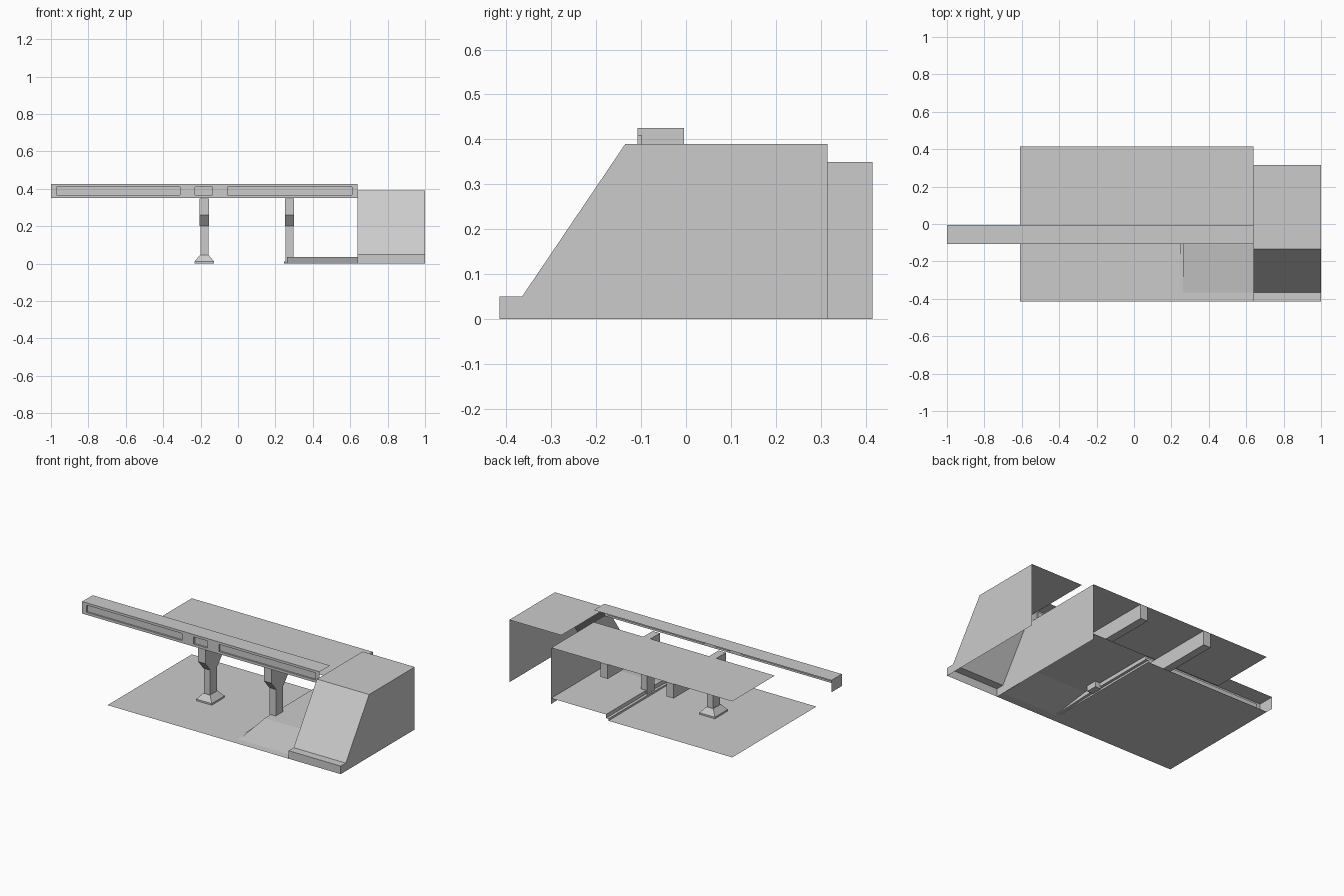
import bpy
import bmesh

cube = bpy.data.objects.get("Cube")
if cube:
    bpy.data.objects.remove(cube, do_unlink=True)

concrete = bpy.data.materials.new("concrete grey")
concrete.use_nodes = True
GREY = (0.6, 0.6, 0.6, 1)
concrete.diffuse_color = GREY
concrete.node_tree.nodes["Principled BSDF"].inputs["Base Color"].default_value = GREY


def finish(name, bm):
    bmesh.ops.remove_doubles(bm, verts=bm.verts, dist=0.0001)
    bmesh.ops.dissolve_degenerate(bm, dist=0.0001, edges=bm.edges)
    mesh = bpy.data.meshes.new(name)
    bm.to_mesh(mesh)
    bm.free()
    mesh.materials.append(concrete)
    obj = bpy.data.objects.new(name, mesh)
    bpy.context.collection.objects.link(obj)
    return obj


def polygon(bm, points):
    return bm.faces.new([bm.verts.new(p) for p in points])


def loft(bm, rows):
    """Skin a sheet between successive rows of points."""
    grid = [[bm.verts.new(p) for p in row] for row in rows]
    return [bm.faces.new((a[i], a[i + 1], b[i + 1], b[i]))
            for a, b in zip(grid, grid[1:]) for i in range(len(a) - 1)]


def prism(name, outline, x0, x1):
    """Solid with a (y, z) outline, running along x."""
    bm = bmesh.new()
    face = polygon(bm, [(x0, y, z) for y, z in outline])
    new = bmesh.ops.extrude_face_region(bm, geom=[face])["geom"]
    bmesh.ops.translate(bm, vec=(x1 - x0, 0, 0),
                        verts=[v for v in new if isinstance(v, bmesh.types.BMVert)])
    bmesh.ops.recalc_face_normals(bm, faces=bm.faces)
    return finish(name, bm)


LEFT, WALL, RIGHT = -0.61, 0.64, 1.0
FRONT, BACK = -0.415, 0.415
DECK, ROOF = 0.35, 0.39
KERB = 0.245

# Ground, with a two-step kerb that ramps up from the front
bm = bmesh.new()
polygon(bm, [(LEFT, FRONT, 0), (KERB, FRONT, 0), (KERB, BACK, 0), (LEFT, BACK, 0)])
finish("ground", bm)

bm = bmesh.new()
rows = []
for y, low, high in [(FRONT, 0, 0), (-0.365, 0, 0), (-0.11, 0.01, 0.035),
                     (-0.05, 0.012, 0.035), (BACK, 0.012, 0.035)]:
    rows.append([(KERB, y, 0), (KERB, y, low), (KERB + 0.017, y, low),
                 (KERB + 0.017, y, high), (WALL, y, high)])
loft(bm, rows)
finish("raised_pavement", bm)

# Sloping abutment shell, open at the back and below
bm = bmesh.new()
skin = [(FRONT, 0), (FRONT, 0.05), (-0.365, 0.05), (-0.135, ROOF), (0.315, ROOF)]
loft(bm, [[(x, y, z) for y, z in skin] for x in (RIGHT, WALL)])
polygon(bm, [(RIGHT, y, z) for y, z in reversed(skin + [(0.315, 0)])])
finish("abutment_shell", bm)

bm = bmesh.new()
inner = skin[:3] + [(-0.162, DECK), (BACK, DECK), (BACK, 0)]
polygon(bm, [(WALL, y, z) for y, z in inner])
finish("abutment_inner_wall", bm)

# Bridge deck
bm = bmesh.new()
polygon(bm, [(LEFT, -0.005, DECK), (WALL, -0.005, DECK), (WALL, BACK, DECK), (LEFT, BACK, DECK)])
finish("deck", bm)

# Parapet girder: front sheet with recessed panels, top and end cap
bm = bmesh.new()
y0, y1, top = -0.108, -0.005, 0.425
xs = [-1, -0.97, -0.31, -0.23, -0.135, -0.055, 0.61, WALL]
zs = [DECK, 0.366, 0.41, top]
faces = loft(bm, [[(x, y0, z) for x in xs] for z in zs])
middle = faces[len(xs) - 1:2 * (len(xs) - 1)]
new = bmesh.ops.extrude_face_region(bm, geom=middle[1::2])["geom"]
bmesh.ops.translate(bm, vec=(0, 0.01, 0),
                    verts=[v for v in new if isinstance(v, bmesh.types.BMVert)])
bmesh.ops.delete(bm, geom=middle[1::2], context="FACES_ONLY")
polygon(bm, [(-1, y0, top), (WALL, y0, top), (WALL, y1, top), (-1, y1, top)])
polygon(bm, [(-1, y0, DECK), (-1, y0, top), (-1, y1, top), (-1, y1, DECK)])
finish("parapet_girder", bm)

# Piers: hammerhead crossbeam over a narrower column
crossbeam = [(-0.1, DECK - 0.001), (-0.1, 0.26), (-0.05, 0.2), (0.02, 0.2),
             (0.07, 0.26), (BACK, 0.26), (BACK, DECK - 0.001)]
column = [(-0.05, 0), (0.02, 0), (0.02, 0.2), (-0.05, 0.2)]
for side, x in (("right", -0.18), ("left", 0.275)):
    prism(side + "_crossbeam", crossbeam, x - 0.025, x + 0.025)
    prism(side + "_column", column, x - 0.021, x + 0.021)

# Flared foot on the free-standing column
bm = bmesh.new()
rows = []
for z, hx, hy in [(0, 0.053, 0.063), (0.01, 0.053, 0.063), (0.045, 0.024, 0.037)]:
    ring = [(-hx, -hy), (hx, -hy), (hx, hy), (-hx, hy), (-hx, -hy)]
    rows.append([(-0.18 + dx, -0.015 + dy, z) for dx, dy in ring])
loft(bm, rows)
polygon(bm, rows[-1][:4])
finish("column_foot", bm)
